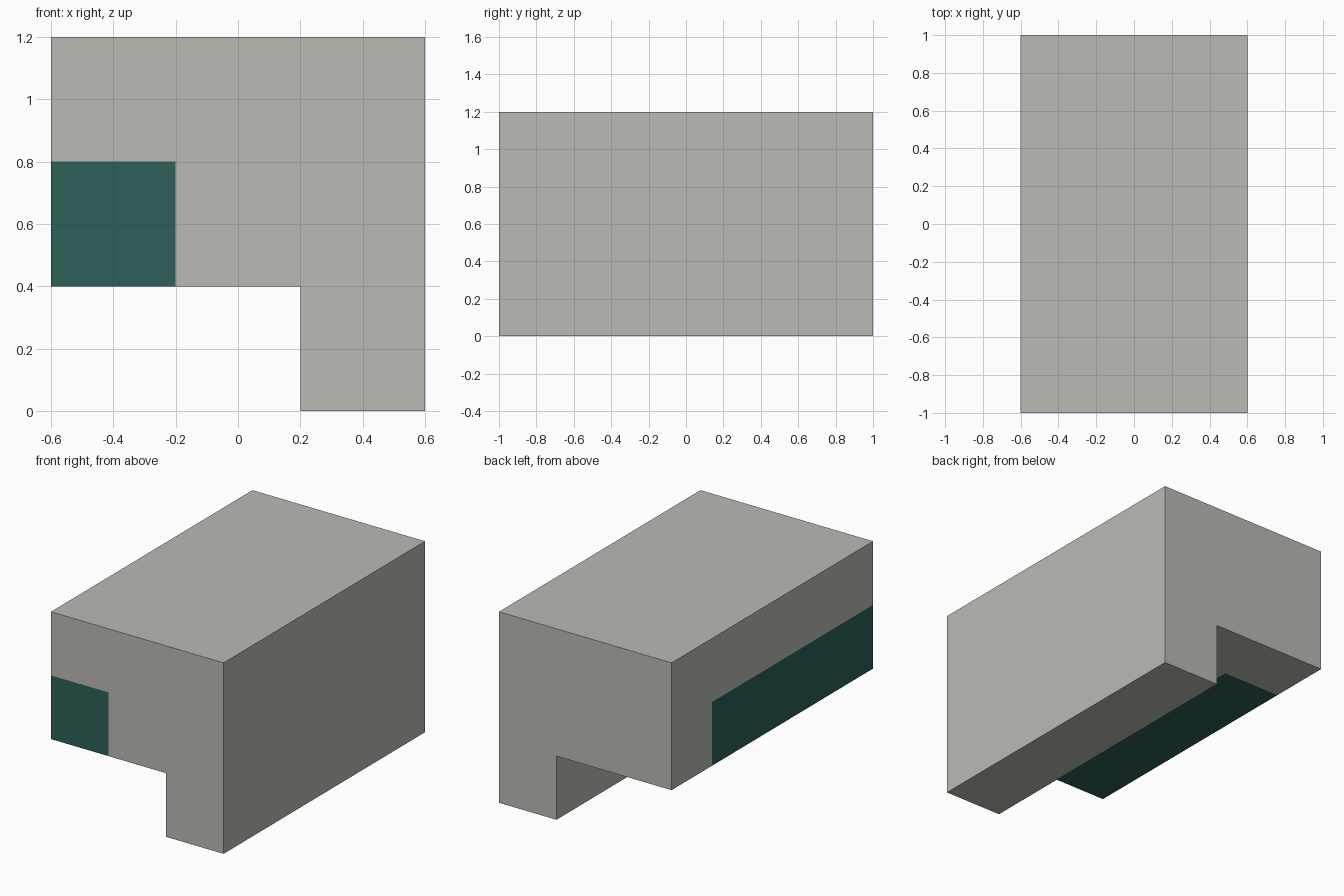
import bpy
import bmesh
from mathutils import Vector

cube = bpy.data.objects.get("Cube")
if cube:
    bpy.data.objects.remove(cube, do_unlink=True)


def make_material(name, rgb):
    mat = bpy.data.materials.new(name)
    mat.use_nodes = True
    color = (*rgb, 1.0)
    mat.diffuse_color = color
    mat.node_tree.nodes["Principled BSDF"].inputs["Base Color"].default_value = color
    return mat


warm_grey = make_material("warm grey", (0.50, 0.49, 0.455))
dark_teal = make_material("dark teal", (0.026, 0.117, 0.102))

# L-shaped cross-section, extruded from front to back
profile = [(-0.6, 0.4), (0.2, 0.4), (0.2, 0), (0.6, 0), (0.6, 1.2), (-0.6, 1.2)]
bm = bmesh.new()
front = bm.faces.new([bm.verts.new((x, -1, z)) for x, z in profile])
extruded = bmesh.ops.extrude_face_region(bm, geom=[front], use_keep_orig=True)
verts = [g for g in extruded["geom"] if isinstance(g, bmesh.types.BMVert)]
bmesh.ops.translate(bm, verts=verts, vec=(0, 2, 0))

# Cut the surface along the borders of the teal corner block
corner = Vector((-0.2, 0.6, 0.8))
for normal in ((1, 0, 0), (0, 1, 0), (0, 0, 1)):
    bmesh.ops.bisect_plane(bm, geom=bm.verts[:] + bm.edges[:] + bm.faces[:],
                           plane_co=corner, plane_no=normal)
bmesh.ops.recalc_face_normals(bm, faces=bm.faces[:])

# Teal on every face inside the corner block
for face in bm.faces:
    center = face.calc_center_median()
    face.material_index = int(all(c < limit for c, limit in zip(center, corner)))

mesh = bpy.data.meshes.new("stepped_block")
bm.to_mesh(mesh)
bm.free()
mesh.materials.append(warm_grey)
mesh.materials.append(dark_teal)
block = bpy.data.objects.new("stepped_block", mesh)
bpy.context.collection.objects.link(block)
